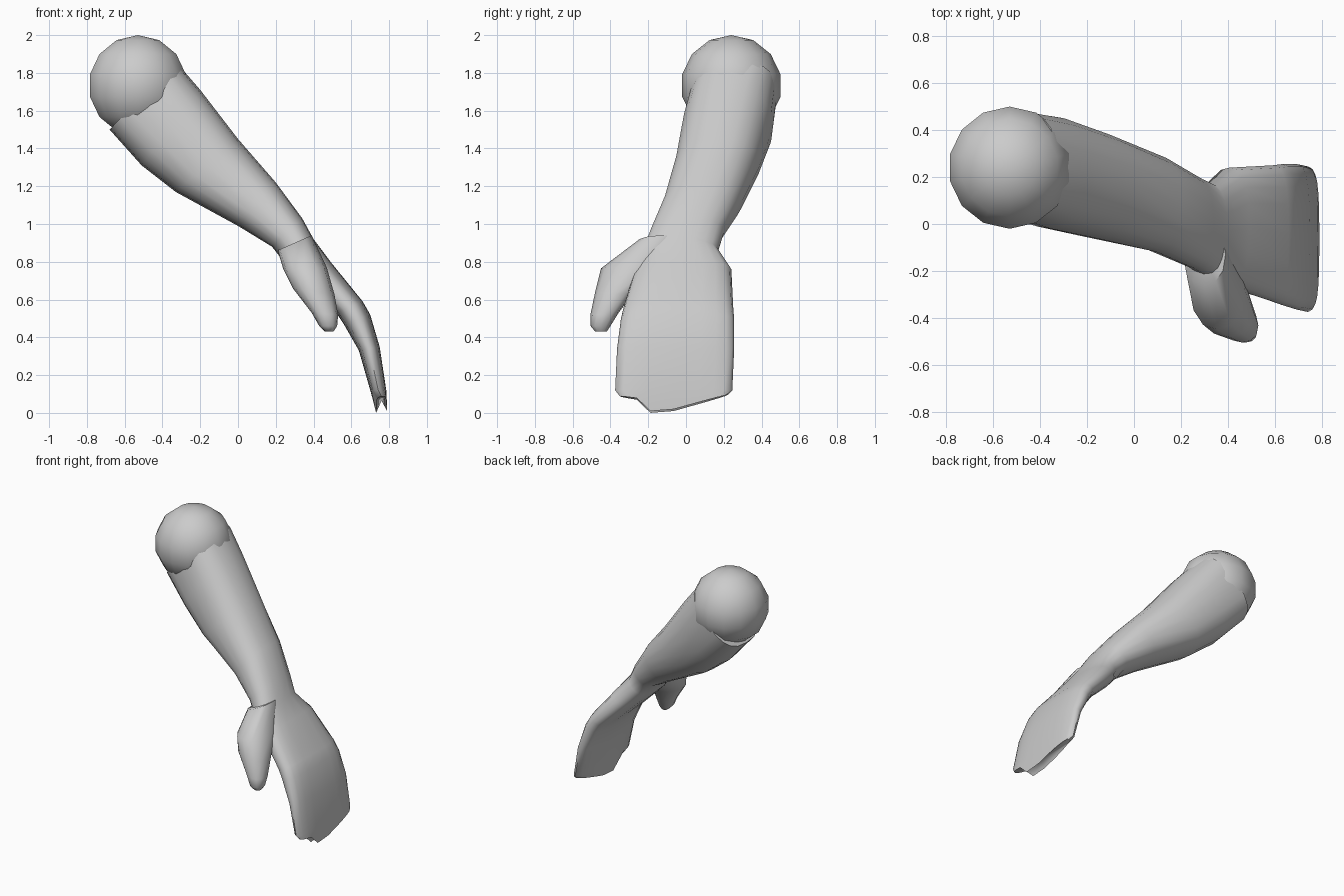
import bpy, bmesh, math
from mathutils import Vector

cube = bpy.data.objects.get("Cube")
if cube:
    bpy.data.objects.remove(cube, do_unlink=True)

grey = bpy.data.materials.new("plain grey")
grey.use_nodes = True
COLOUR = (0.6, 0.6, 0.6, 1)
grey.diffuse_color = COLOUR
grey.node_tree.nodes["Principled BSDF"].inputs["Base Color"].default_value = COLOUR


def finish(bm, name, angle):
    bmesh.ops.recalc_face_normals(bm, faces=bm.faces)
    mesh = bpy.data.meshes.new(name)
    bm.to_mesh(mesh)
    bm.free()
    mesh.materials.append(grey)
    obj = bpy.data.objects.new(name, mesh)
    bpy.context.collection.objects.link(obj)
    bpy.ops.object.select_all(action='DESELECT')
    obj.select_set(True)
    bpy.context.view_layer.objects.active = obj
    bpy.ops.object.shade_smooth_by_angle(angle=math.radians(angle))
    return obj


def power(value, n):
    return math.copysign(abs(value) ** (2 / n), value)


def loft(name, sections, sides, tip_rule=None):
    """Each section: outer (x, z), inner (x, z), (y min, y max), squareness."""
    bm = bmesh.new()
    rings = []
    for outer, inner, (y0, y1), n in sections:
        top = Vector((outer[0], 0, outer[1]))
        low = Vector((inner[0], 0, inner[1]))
        ring = []
        for i in range(sides):
            t = math.tau * i / sides
            p = (top + low) / 2 + (top - low) / 2 * power(math.sin(t), n)
            p.y = (y0 + y1) / 2 + (y1 - y0) / 2 * power(math.cos(t), n)
            ring.append(bm.verts.new(p))
        rings.append(ring)
    if tip_rule:
        for v in rings[-1]:
            v.co.z += tip_rule(v.co.y)
    for a, b in zip(rings, rings[1:]):
        for i in range(sides):
            j = (i + 1) % sides
            bm.faces.new((a[i], a[j], b[j], b[i]))
    # Close both ends with a centre fan
    for ring in (rings[0], rings[-1]):
        mid = bm.verts.new(sum((v.co for v in ring), Vector()) / sides)
        for i in range(sides):
            bm.faces.new((ring[i], ring[(i + 1) % sides], mid))
    return finish(bm, name, 50)


# Shoulder ball
bm = bmesh.new()
bmesh.ops.create_uvsphere(bm, u_segments=14, v_segments=7, radius=0.267)
bmesh.ops.translate(bm, verts=bm.verts, vec=(-0.53, 0.24, 1.733))
finish(bm, "shoulder_ball", 60)


# Uneven fingertip edge: lowest at the middle finger
def fingertips(y):
    if y < -0.2:
        return 0.06 + 0.15 * (-0.2 - y)
    return max(0, y + 0.1) * 0.28


# Arm running into a flat mitten hand
loft("arm_and_hand", [
    ((-0.33, 1.86), (-0.68, 1.50), (0.03, 0.48), 2.8),
    ((-0.20, 1.71), (-0.51, 1.31), (-0.02, 0.46), 2.4),
    ((0.00, 1.45), (-0.33, 1.17), (-0.06, 0.39), 2.4),
    ((0.20, 1.22), (0.00, 0.99), (-0.12, 0.29), 2.4),
    ((0.34, 1.03), (0.18, 0.88), (-0.19, 0.20), 2.4),
    ((0.40, 0.92), (0.25, 0.79), (-0.23, 0.17), 2.4),
    ((0.49, 0.80), (0.32, 0.72), (-0.27, 0.24), 2.6),
    ((0.66, 0.59), (0.52, 0.53), (-0.33, 0.25), 2.8),
    ((0.70, 0.52), (0.56, 0.47), (-0.345, 0.255), 2.8),
    ((0.75, 0.35), (0.64, 0.33), (-0.365, 0.255), 2.8),
    ((0.785, 0.12), (0.70, 0.12), (-0.375, 0.245), 2.8),
    ((0.79, 0.01), (0.73, 0.00), (-0.35, 0.22), 2.8),
], 20, fingertips)

# Thumb on the front edge of the hand
loft("thumb", [
    ((0.39, 0.94), (0.21, 0.86), (-0.26, 0.0), 2.2),
    ((0.47, 0.77), (0.24, 0.76), (-0.45, -0.1), 2.2),
    ((0.51, 0.63), (0.29, 0.66), (-0.48, -0.27), 2.2),
    ((0.53, 0.52), (0.39, 0.53), (-0.505, -0.36), 2.2),
    ((0.525, 0.46), (0.43, 0.46), (-0.505, -0.40), 2.4),
    ((0.505, 0.43), (0.46, 0.43), (-0.48, -0.42), 2.4),
], 12)
